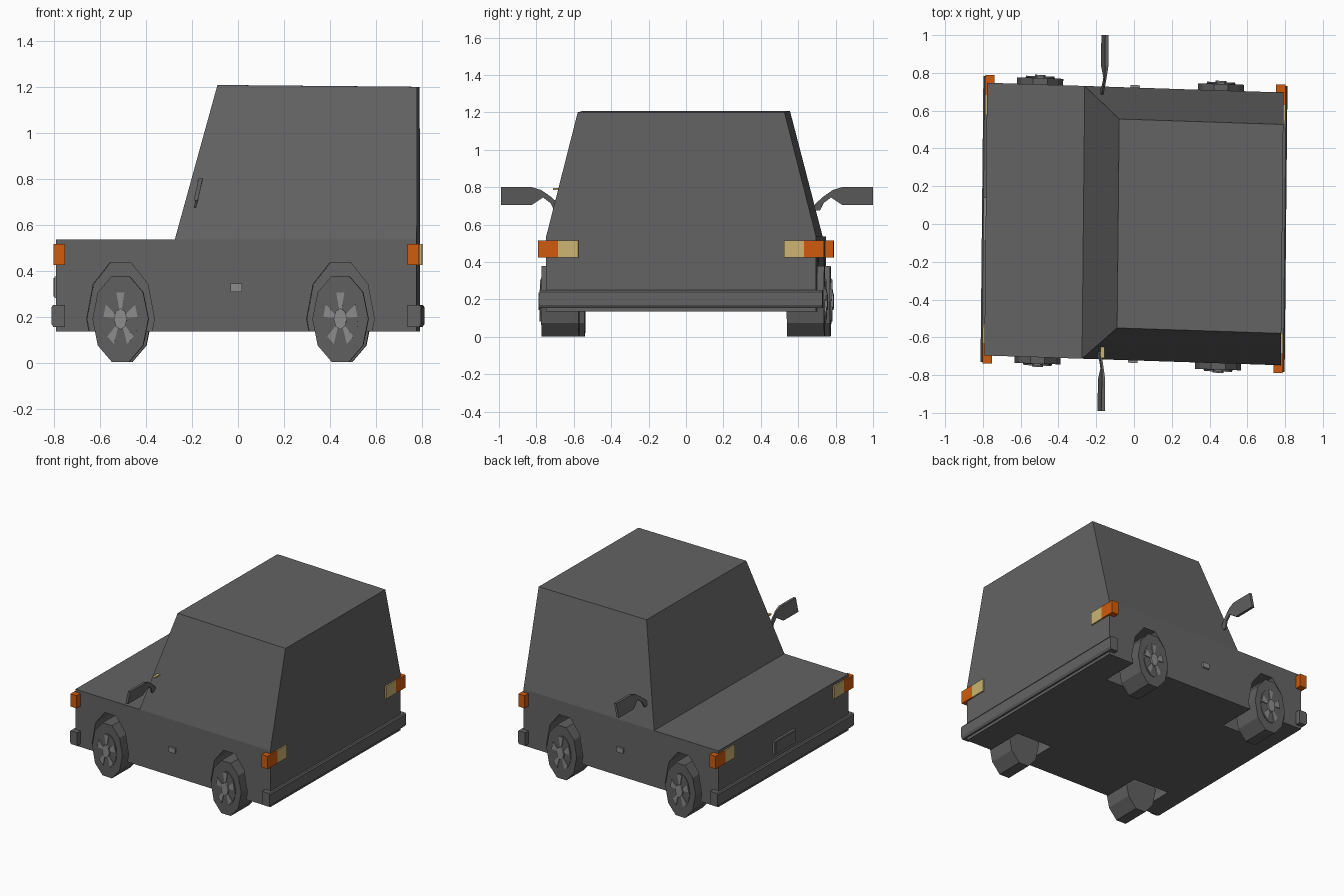
import bpy, bmesh, math

if "Cube" in bpy.data.objects:
    bpy.data.objects.remove(bpy.data.objects["Cube"])


def material(name, r, g, b):
    m = bpy.data.materials.new(name)
    m.diffuse_color = (r, g, b, 1)
    m.use_nodes = True
    m.node_tree.nodes["Principled BSDF"].inputs["Base Color"].default_value = m.diffuse_color
    return m


GREY = material("body grey", 0.125, 0.125, 0.125)
DARK = material("tyre grey", 0.115, 0.115, 0.115)
SILVER = material("light grey", 0.26, 0.26, 0.26)
ORANGE = material("signal orange", 0.62, 0.105, 0.004)
CREAM = material("lamp cream", 0.60, 0.46, 0.17)


def loft(name, a, b, mat):
    """Solid between two matching loops; the whole car is slightly skewed in plan."""
    bm = bmesh.new()
    ra, rb = ([bm.verts.new((x + 0.01 * y, y - 0.033 * x, z)) for x, y, z in r] for r in (a, b))
    n = len(ra)
    bm.faces.new(ra)
    bm.faces.new(rb[::-1])
    for i in range(n):
        j = (i + 1) % n
        bm.faces.new((ra[i], rb[i], rb[j], ra[j]))
    bmesh.ops.recalc_face_normals(bm, faces=bm.faces[:])
    me = bpy.data.meshes.new(name)
    bm.to_mesh(me)
    bm.free()
    me.materials.append(mat)
    ob = bpy.data.objects.new(name, me)
    bpy.context.collection.objects.link(ob)
    return ob


def rect(x0, x1, y0, y1, z):
    return [(x0, y0, z), (x1, y0, z), (x1, y1, z), (x0, y1, z)]


def box(name, x0, x1, y0, y1, z0, z1, mat):
    return loft(name, rect(x0, x1, y0, y1, z0), rect(x0, x1, y0, y1, z1), mat)


def slab(name, pts, y0, y1, mat):
    """Side-view (x, z) outline extruded across y."""
    return loft(name, [(x, y0, z) for x, z in pts], [(x, y1, z) for x, z in pts], mat)


def oval(cx, rx, rz, n):
    return [(cx + rx * math.cos(2 * math.pi * i / n), 0.19 + rz * math.sin(2 * math.pi * i / n))
            for i in range(n)]


# Body and tapered cabin
body = box("lower_body", -0.785, 0.785, -0.722, 0.722, 0.135, 0.535, GREY)
roof = [(-0.084, -0.553, 1.208), (0.785, -0.553, 1.2), (0.785, 0.553, 1.2), (-0.084, 0.553, 1.208)]
loft("cabin", rect(-0.268, 0.785, -0.722, 0.722, 0.535), roof, GREY)

for s, side in ((-1, "right"), (1, "left")):
    for cx, end in ((-0.504, "front"), (0.453, "rear")):
        tag = f"{end}_{side}"
        # Wheel arch recess
        cut = slab("arch_cutter_" + tag, oval(cx, 0.147, 0.257, 10), s * 0.45, s * 0.85, GREY)
        cut.hide_render = True
        cut.hide_viewport = True
        cut.display_type = 'WIRE'
        mod = body.modifiers.new("arch", 'BOOLEAN')
        mod.operation = 'DIFFERENCE'
        mod.solver = 'EXACT'
        mod.object = cut
        # Oval wheel with rim, spokes and hub
        slab("tyre_" + tag, oval(cx, 0.122, 0.197, 10), s * 0.557, s * 0.756, DARK)
        slab("rim_" + tag, oval(cx, 0.077, 0.122, 20), s * 0.75, s * 0.76, DARK)
        slab("hub_" + tag, oval(cx, 0.029, 0.046, 8), s * 0.75, s * 0.773, SILVER)
        for k in range(5):
            a = math.radians(90 + 72 * k)
            pts = [(cx + 0.077 * r * math.cos(a + d), 0.19 + 0.122 * r * math.sin(a + d))
                   for r, d in ((0.35, -0.2), (0.97, -0.24), (0.97, 0.24), (0.35, 0.2))]
            slab(f"spoke_{tag}_{k}", pts, s * 0.75, s * 0.766, SILVER)

    # Corner lamps front and rear
    for e, end in ((-1, "front"), (1, "rear")):
        tag = f"{end}_{side}"
        box("signal_" + tag, e * 0.745, e * 0.795, s * 0.657, s * 0.764, 0.425, 0.515, ORANGE)
        box("lamp_" + tag, e * 0.745, e * 0.795, s * 0.55, s * 0.657, 0.425, 0.515, CREAM)

    # Door handle
    box("handle_" + side, -0.025, 0.025, s * 0.71, s * 0.735, 0.307, 0.343, SILVER)

    # Mirror: curved arm, flat blade, leaning back
    arm = [(0.66, 0.675), (0.69, 0.715), (0.73, 0.75), (0.78, 0.785), (0.83, 0.80), (0.995, 0.80),
           (0.995, 0.705), (0.83, 0.705), (0.77, 0.745), (0.73, 0.715), (0.71, 0.675)]
    loops = []
    for t in (-1, 1):
        loops.append([(-0.164 + 0.22 * (z - 0.75) + t * (0.009 if y > 0.8 else 0.005), s * y, z)
                      for y, z in arm])
    loft("mirror_" + side, loops[0], loops[1], GREY)

# Bumpers with a chamfered lower lip
for e, end in ((-1, "front"), (1, "rear")):
    prof = [(e * x, z) for x, z in ((0.745, 0.155), (0.796, 0.155), (0.805, 0.17),
                                    (0.805, 0.24), (0.798, 0.25), (0.745, 0.25))]
    slab("bumper_" + end, prof, -0.757, 0.757, GREY)

# Front plate with raised centre
box("plate_frame", -0.797, -0.78, -0.115, 0.115, 0.28, 0.375, SILVER)
box("plate_panel", -0.801, -0.79, -0.105, 0.105, 0.288, 0.367, GREY)

# Small side marker by the mirror
box("side_marker", -0.17, -0.15, -0.715, -0.65, 0.786, 0.795, CREAM)
